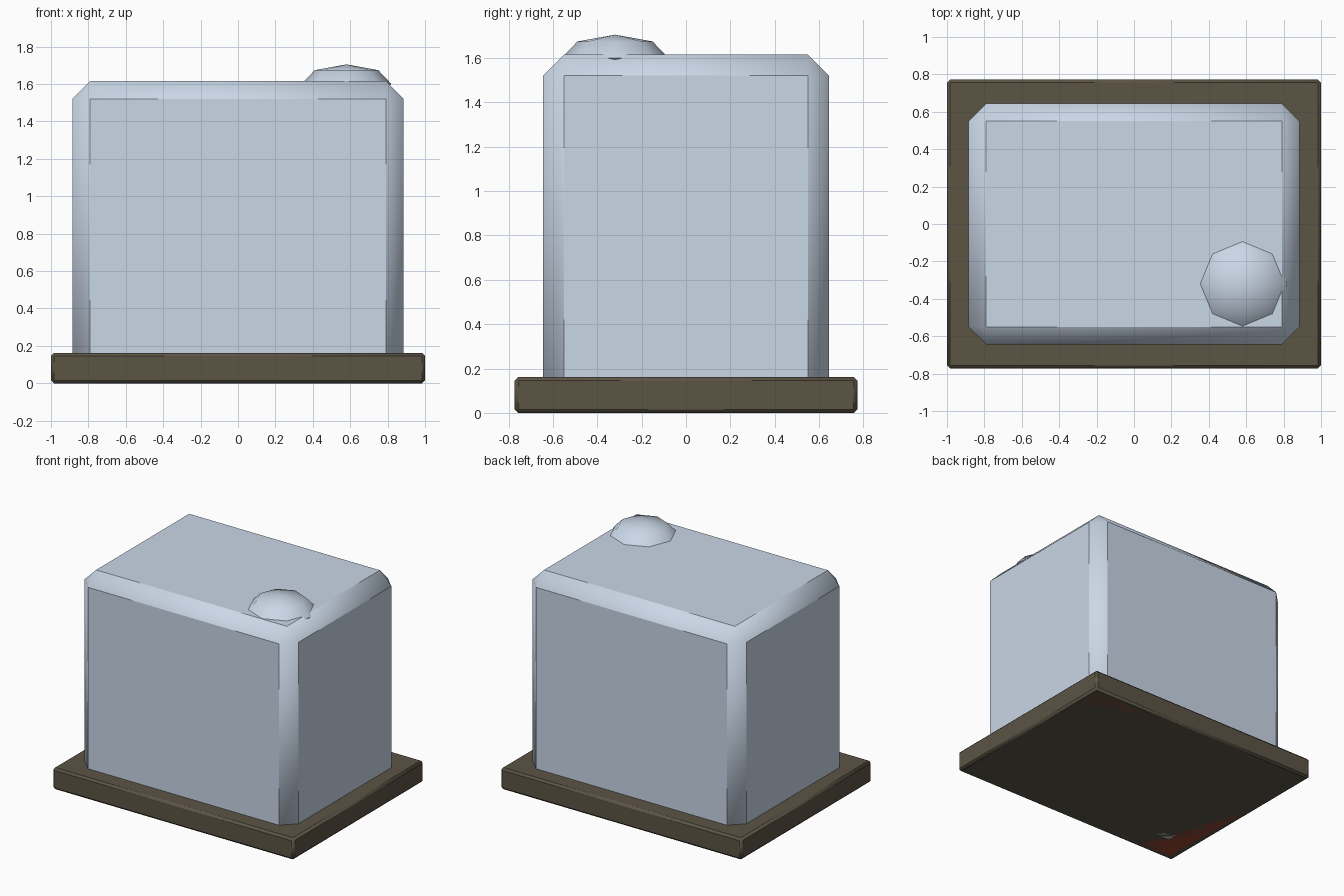
import bpy, bmesh, math

if "Cube" in bpy.data.objects:
    bpy.data.objects.remove(bpy.data.objects["Cube"])


def material(name, rgb):
    m = bpy.data.materials.new(name)
    m.diffuse_color = (*rgb, 1)
    m.use_nodes = True
    m.node_tree.nodes["Principled BSDF"].inputs["Base Color"].default_value = m.diffuse_color
    return m


grey = material("pale blue grey", (0.60, 0.69, 0.81))
brown = material("dark olive brown", (0.107, 0.089, 0.06))
red = material("rust red", (0.33, 0.06, 0.027))


def add_object(name, bm, mat):
    mesh = bpy.data.meshes.new(name)
    bm.to_mesh(mesh)
    bm.free()
    mesh.materials.append(mat)
    # smooth shading, with edges over 40 degrees kept sharp
    mesh.shade_smooth()
    mesh.set_sharp_from_angle(angle=math.radians(40))
    ob = bpy.data.objects.new(name, mesh)
    bpy.context.collection.objects.link(ob)
    return ob


def bevelled_box(name, width, depth, z0, z1, bevel, mat):
    bm = bmesh.new()
    bmesh.ops.create_cube(bm, size=1)
    for v in bm.verts:
        v.co = (v.co.x * width, v.co.y * depth, z0 + (v.co.z + 0.5) * (z1 - z0))
    bmesh.ops.bevel(bm, geom=bm.edges[:], offset=bevel, offset_type='OFFSET',
                    segments=1, profile=0.5, affect='EDGES')
    return add_object(name, bm, mat)


# base plate, main block and inner core, all standing on the ground
bevelled_box("base_plate", 2.0, 1.544, 0, 0.162, 0.016, brown)
bevelled_box("main_block", 1.77, 1.29, 0, 1.615, 0.095, grey)
bevelled_box("underside_panel", 1.93, 1.48, 0, 0.1, 0.016, red)

# flattened low-poly dome sunk into the top
bm = bmesh.new()
bmesh.ops.create_uvsphere(bm, u_segments=8, v_segments=4, radius=1)
for v in bm.verts:
    v.co = (0.58 + v.co.x * 0.24, -0.32 + v.co.y * 0.24, 1.6 + v.co.z * 0.105)
add_object("top_dome", bm, grey)
